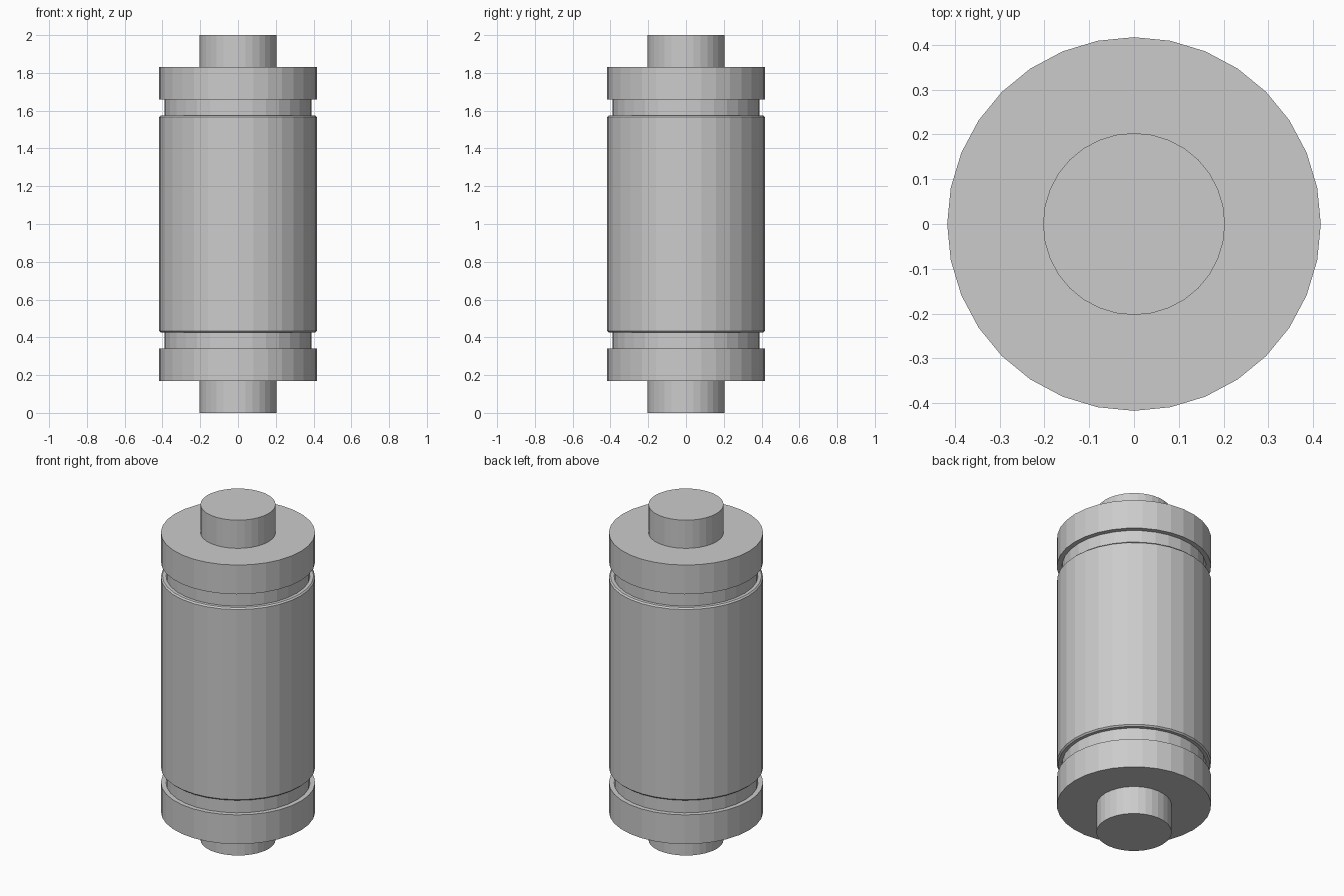
import bpy
from math import sin, cos, pi

if "Cube" in bpy.data.objects:
    bpy.data.objects.remove(bpy.data.objects["Cube"])

SIDES = 32


def lathe(name, profile):
    """Solid of revolution from (radius, z) points, capped at both ends."""
    verts = [(r * cos(2 * pi * i / SIDES), r * sin(2 * pi * i / SIDES), z)
             for r, z in profile for i in range(SIDES)]
    faces = [tuple(reversed(range(SIDES)))]
    for k in range(len(profile) - 1):
        a, b = k * SIDES, (k + 1) * SIDES
        for i in range(SIDES):
            j = (i + 1) % SIDES
            faces.append((a + i, a + j, b + j, b + i))
    top = (len(profile) - 1) * SIDES
    faces.append(tuple(range(top, top + SIDES)))
    mesh = bpy.data.meshes.new(name)
    mesh.from_pydata(verts, [], faces)
    mesh.update()
    obj = bpy.data.objects.new(name, mesh)
    bpy.context.collection.objects.link(obj)
    return obj


# One stepped roller: lower half profile, mirrored about mid height
half = [
    (0.203, 0.0), (0.203, 0.168),      # axle stub
    (0.417, 0.168), (0.417, 0.342),    # end collar
    (0.39, 0.342), (0.39, 0.425),      # recessed groove
    (0.409, 0.425), (0.417, 0.433),    # chamfered edge of main drum
]
lathe("roller_body", half + [(r, 2.0 - z) for r, z in reversed(half)])
